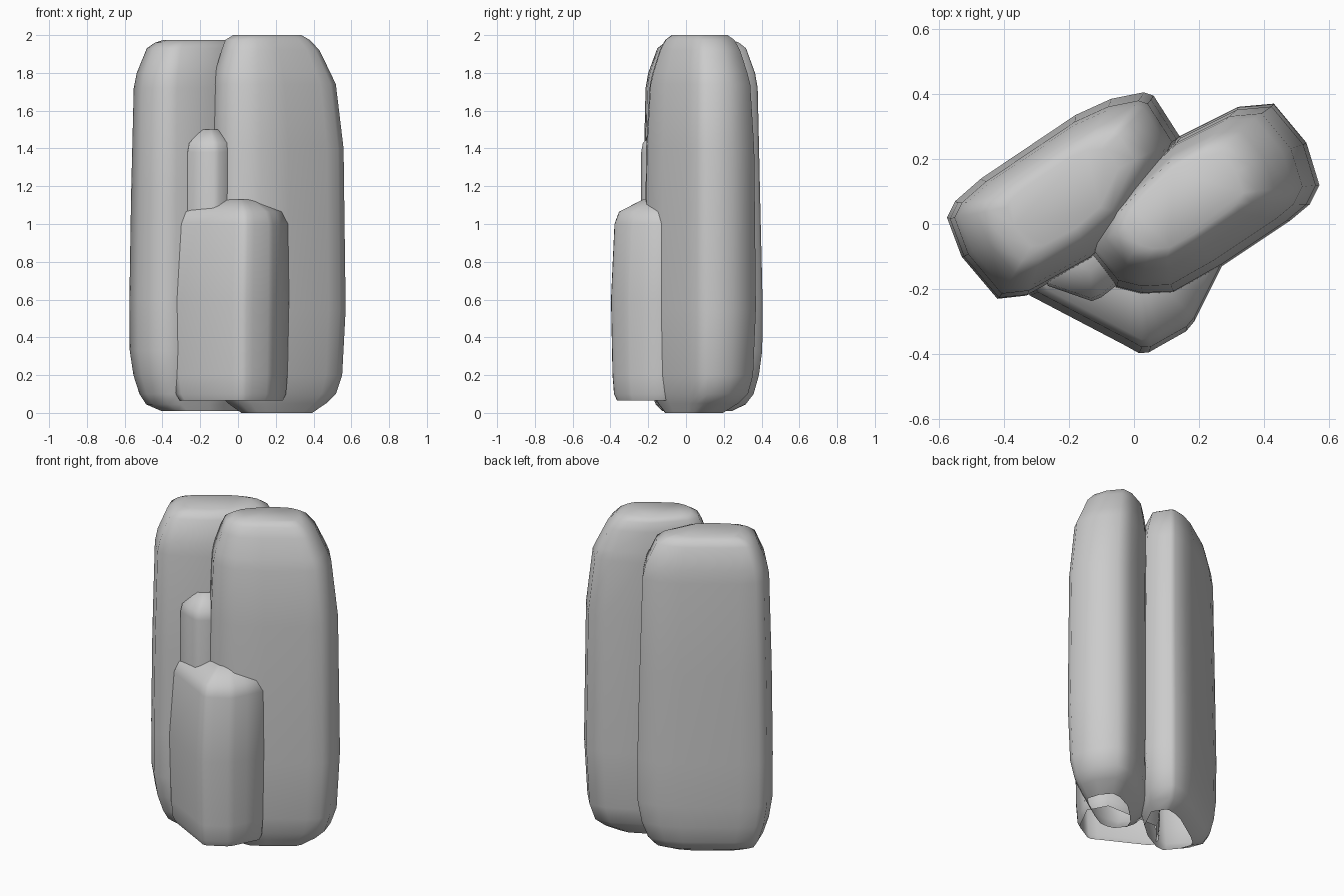
import bpy, bmesh


def rock(name, outline, centre, rings):
    """Loft an outline through rings of (z, scale, dx, dy); capped top, open base."""
    cx, cy = centre
    bm = bmesh.new()
    loops = []
    for z, s, dx, dy in rings:
        loops.append([bm.verts.new((cx + (x - cx) * s + dx, cy + (y - cy) * s + dy, z))
                      for x, y in outline])
    n = len(outline)
    for a, b in zip(loops, loops[1:]):
        for i in range(n):
            j = (i + 1) % n
            bm.faces.new((a[i], a[j], b[j], b[i]))
    bm.faces.new(loops[-1])
    bmesh.ops.recalc_face_normals(bm, faces=bm.faces[:])
    # make sure the cap faces up
    bm.normal_update()
    cap = max(bm.faces, key=lambda f: f.calc_center_median().z)
    if cap.normal.z < 0:
        bmesh.ops.reverse_faces(bm, faces=bm.faces[:])
    mesh = bpy.data.meshes.new(name)
    bm.to_mesh(mesh)
    bm.free()
    ob = bpy.data.objects.new(name, mesh)
    bpy.context.collection.objects.link(ob)
    bpy.ops.object.select_all(action='DESELECT')
    bpy.context.view_layer.objects.active = ob
    ob.select_set(True)
    bpy.ops.object.shade_smooth_by_angle(angle=1.2)
    return ob


# tall left pillar
rock("left_pillar",
     [(-0.575, 0.02), (-0.53, -0.10), (-0.42, -0.23), (-0.33, -0.22), (-0.13, -0.11),
      (0.02, 0.02), (0.14, 0.27), (0.06, 0.395), (0.03, 0.405), (-0.07, 0.385),
      (-0.18, 0.335), (-0.47, 0.14), (-0.55, 0.07)],
     (-0.22, 0.09),
     [(0.01, 0.58, 0.02, -0.03), (0.045, 0.75, 0, -0.01), (0.10, 0.85, 0, 0),
      (0.20, 0.94, 0, 0), (0.33, 0.995, 0, 0), (0.60, 1.0, 0, 0), (1.15, 0.975, 0, -0.005),
      (1.72, 0.935, 0, -0.005), (1.80, 0.89, 0, -0.005), (1.93, 0.74, 0, -0.005),
      (1.96, 0.62, 0, -0.005), (1.975, 0.48, 0, -0.005)])

# tall right pillar
rock("right_pillar",
     [(-0.15, -0.09), (-0.06, -0.20), (0.02, -0.22), (0.12, -0.215), (0.27, -0.13),
      (0.48, 0.01), (0.54, 0.06), (0.57, 0.12), (0.53, 0.25), (0.43, 0.37), (0.32, 0.36),
      (0.14, 0.27), (-0.02, 0.12), (-0.11, 0.02)],
     (0.20, 0.07),
     [(0.0, 0.52, 0, -0.03), (0.05, 0.72, 0, -0.01), (0.10, 0.86, 0, 0), (0.20, 0.95, 0, 0),
      (0.55, 1.0, 0, 0), (1.40, 0.97, 0, 0), (1.74, 0.90, -0.015, 0),
      (1.80, 0.85, -0.025, 0), (1.92, 0.72, -0.035, 0), (1.975, 0.62, -0.05, 0),
      (2.0, 0.50, -0.05, 0)])

# low front block
rock("front_block",
     [(-0.35, -0.18), (-0.32, -0.22), (-0.03, -0.372), (0.015, -0.397), (0.045, -0.395),
      (0.08, -0.375), (0.16, -0.33), (0.185, -0.30), (0.22, -0.23), (0.27, -0.13),
      (0.20, 0.0), (-0.20, 0.0)],
     (0.0, -0.13),
     [(0.065, 0.88, 0, 0), (0.10, 0.94, 0, 0), (0.20, 0.97, 0, 0), (0.60, 1.0, 0, 0),
      (1.00, 0.95, 0.01, 0.005), (1.065, 0.86, 0.01, 0.005), (1.13, 0.40, 0.01, 0.01)])

# small wedge between the pillars
rock("middle_wedge",
     [(-0.275, -0.14), (-0.265, -0.19), (-0.13, -0.237), (-0.10, -0.225), (-0.03, -0.17),
      (-0.02, -0.08), (-0.20, -0.05)],
     (-0.15, -0.13),
     [(0.60, 1.0, 0, 0), (1.38, 1.0, 0, 0), (1.43, 0.92, 0, 0), (1.50, 0.35, 0, 0.02)])
